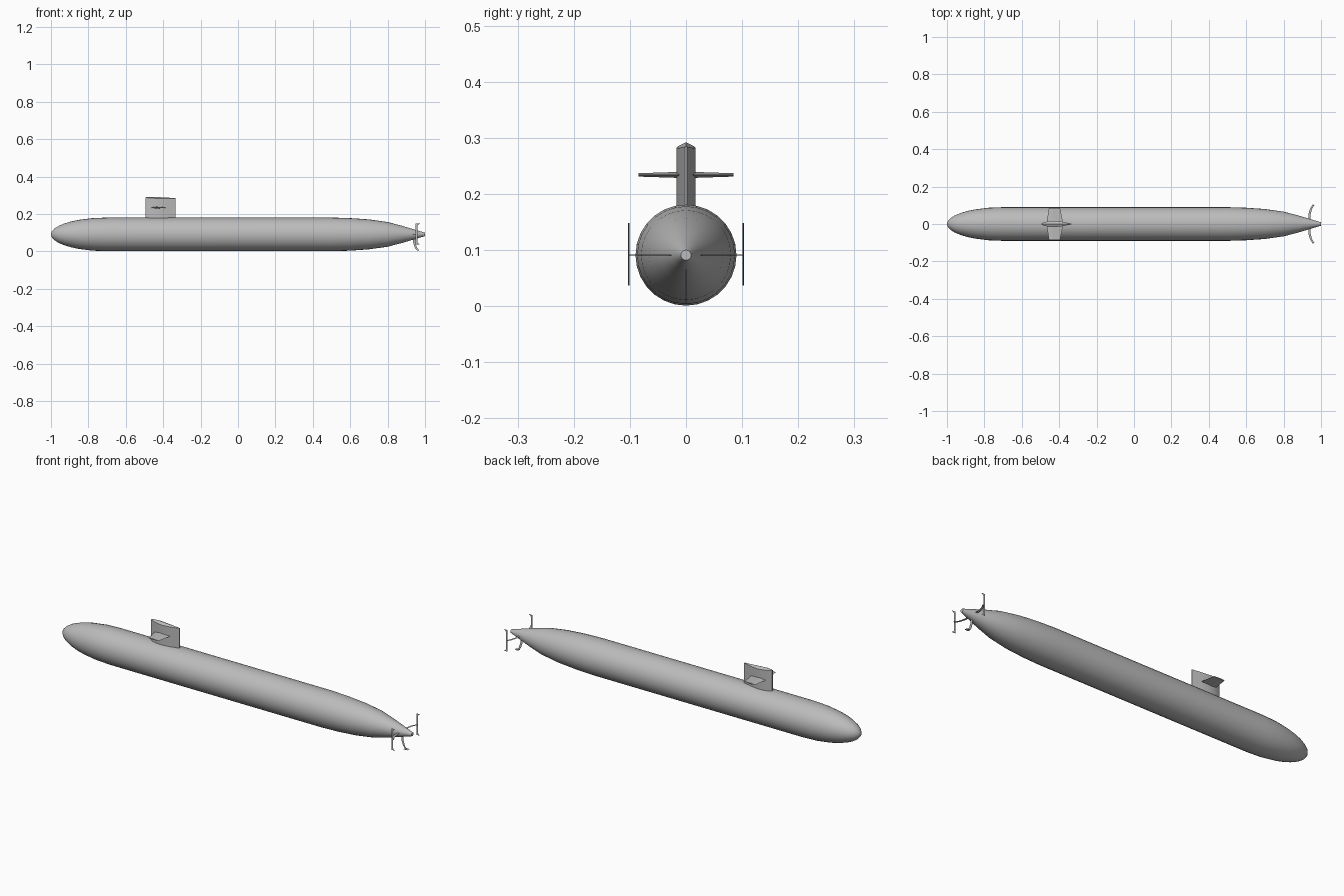
import bpy, bmesh, math

cube = bpy.data.objects.get("Cube")
if cube:
    bpy.data.objects.remove(cube)

AXIS_Z = 0.091

grey = bpy.data.materials.new("hull grey")
grey.use_nodes = True
grey.diffuse_color = (0.5, 0.5, 0.5, 1)
grey.node_tree.nodes["Principled BSDF"].inputs["Base Color"].default_value = (0.5, 0.5, 0.5, 1)


def loft(name, rings, smooth=None):
    """Skin a list of equal-length closed rings and cap both ends."""
    bm = bmesh.new()
    loops = [[bm.verts.new(p) for p in ring] for ring in rings]
    n = len(loops[0])
    for a, b in zip(loops, loops[1:]):
        for i in range(n):
            j = (i + 1) % n
            bm.faces.new((a[i], a[j], b[j], b[i]))
    bm.faces.new(loops[0])
    bm.faces.new(loops[-1])
    bmesh.ops.remove_doubles(bm, verts=bm.verts, dist=0.00001)
    bmesh.ops.recalc_face_normals(bm, faces=bm.faces)
    mesh = bpy.data.meshes.new(name)
    bm.to_mesh(mesh)
    bm.free()
    mesh.materials.append(grey)
    obj = bpy.data.objects.new(name, mesh)
    bpy.context.collection.objects.link(obj)
    if smooth:
        bpy.ops.object.select_all(action='DESELECT')
        obj.select_set(True)
        bpy.context.view_layer.objects.active = obj
        bpy.ops.object.shade_smooth_by_angle(angle=math.radians(smooth))
    return obj


# Hull: elliptical bow, straight middle, tapered stern
SIDES = 28
bow = [(-0.7 - 0.3 * math.cos(t), 0.09 * math.sin(t))
       for t in (math.radians(d) for d in (2, 10, 20, 30, 40, 50, 60, 75, 90))]
stern = [(0.5, 0.09), (0.6, 0.087), (0.7, 0.08), (0.8, 0.066),
         (0.88, 0.045), (0.94, 0.027), (1.0, 0.009)]
loft("hull", [[(x, r * math.cos(math.tau * i / SIDES), AXIS_Z + r * math.sin(math.tau * i / SIDES))
               for i in range(SIDES)] for x, r in bow + stern], 40)

# Sail: lens-shaped tower with a ridged top
half = [(-0.495, 0.003), (-0.482, 0.009), (-0.455, 0.015), (-0.425, 0.017),
        (-0.385, 0.012), (-0.335, 0.002)]
plan = half + [(x, -y) for x, y in reversed(half)]


def crown(x):
    return 0.293 - 0.06 * max(0, x + 0.47) - 0.15 * max(0, -0.47 - x)


loft("sail", [[(x, y, 0.15) for x, y in plan],
              [(x, y, crown(x) - 0.5 * abs(y)) for x, y in plan],
              [(x, y * 0.02, crown(x)) for x, y in plan]], 25)


def foil(x0, x1, thick):
    """Chordwise section as (x, offset) pairs."""
    mid = x0 + 0.35 * (x1 - x0)
    return [(x0, 0), (mid, thick / 2), (x1, 0), (mid, -thick / 2)]


# Sail planes and stern planes with upright end plates
for side, label in ((1, "back"), (-1, "front")):
    loft(label + "_sail_plane",
         [[(x, side * y, 0.234 + o) for x, o in foil(a, b, t)]
          for y, a, b, t in ((0.008, -0.467, -0.38, 0.011), (0.085, -0.455, -0.395, 0.006))])
    loft(label + "_stern_plane",
         [[(x, side * y, AXIS_Z + o) for x, o in foil(a, a + 0.012, 0.002)]
          for y, a in ((0.01, 0.932), (0.05, 0.932), (0.08, 0.94), (0.102, 0.953))])
    loft(label + "_end_plate",
         [[(x, side * 0.102 + o, z) for x, o in foil(0.95, b, 0.002)]
          for z, b in ((0.037, 0.972), (0.046, 0.96), (0.138, 0.96), (0.148, 0.972))])

# Lower rudder with a small foot
loft("lower_rudder",
     [[(x, o, z) for x, o in foil(a, a + 0.012, 0.002)]
      for z, a in ((0.08, 0.935), (0.045, 0.937), (0.02, 0.945), (0.005, 0.957))])
loft("rudder_foot",
     [[(x, y, 0.005 + o) for x, o in foil(0.955, 0.977, 0.002)] for y in (-0.008, 0.008)])
